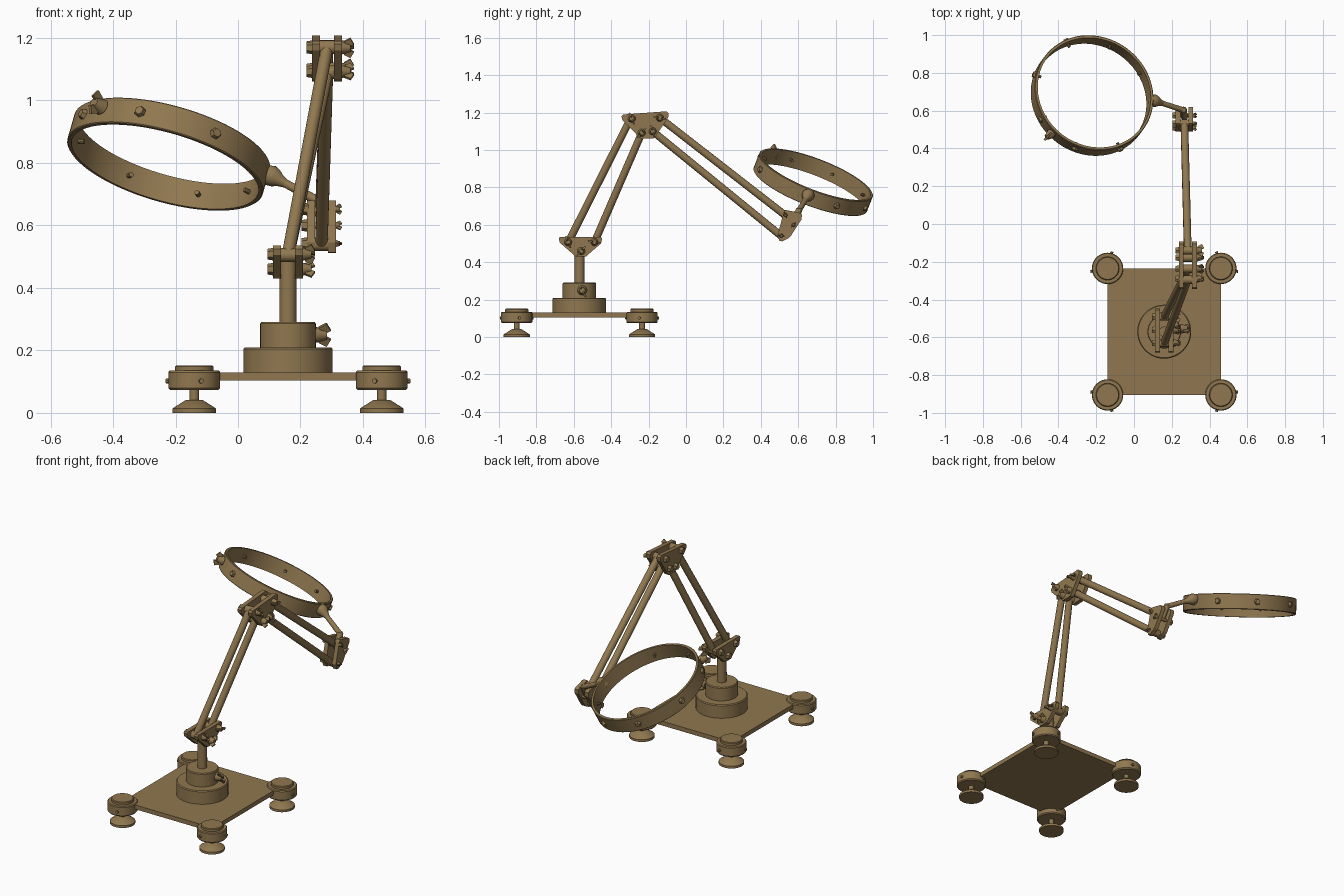
import bpy, bmesh, math
from mathutils import Vector, Matrix, Quaternion

if "Cube" in bpy.data.objects:
    bpy.data.objects.remove(bpy.data.objects["Cube"])

mat = bpy.data.materials.new("bronze_brown")
mat.diffuse_color = (0.28, 0.187, 0.08, 1)
mat.use_nodes = True
mat.node_tree.nodes["Principled BSDF"].inputs["Base Color"].default_value = mat.diffuse_color


def make(name, bm, smooth=True):
    bmesh.ops.recalc_face_normals(bm, faces=bm.faces)
    me = bpy.data.meshes.new(name)
    bm.to_mesh(me)
    bm.free()
    me.materials.append(mat)
    ob = bpy.data.objects.new(name, me)
    bpy.context.collection.objects.link(ob)
    if smooth:
        bpy.ops.object.select_all(action='DESELECT')
        ob.select_set(True)
        bpy.context.view_layer.objects.active = ob
        bpy.ops.object.shade_smooth_by_angle(angle=math.radians(35))
    return ob


def lathe(name, prof, loc, axis=(0, 0, 1), n=40, closed=False):
    """Revolve (radius, height) points about an axis through loc."""
    bm = bmesh.new()
    pts = prof + [prof[0]] if closed else prof
    vs = [bm.verts.new((r, 0, h)) for r, h in pts]
    es = [bm.edges.new(p) for p in zip(vs, vs[1:])]
    bmesh.ops.spin(bm, geom=vs + es, cent=(0, 0, 0), axis=(0, 0, 1),
                   angle=2 * math.pi, steps=n, use_merge=True)
    bmesh.ops.remove_doubles(bm, verts=bm.verts, dist=1e-5)
    q = Vector((0, 0, 1)).rotation_difference(Vector(axis).normalized())
    bm.transform(Matrix.Translation(loc) @ q.to_matrix().to_4x4())
    return make(name, bm)


def rod(name, p, q, r, r2=None, n=20):
    p, q = Vector(p), Vector(q)
    r2 = r if r2 is None else r2
    L = (q - p).length
    return lathe(name, [(0, 0), (r, 0), (r2, L), (0, L)], p, q - p, n)


def box(name, loc, size, rot):
    bm = bmesh.new()
    bmesh.ops.create_cube(bm, size=1)
    bm.transform(Matrix.Translation(loc) @ rot.to_matrix().to_4x4() @ Matrix.Diagonal((*size, 1)))
    return make(name, bm, False)


def plate(name, pts, x0, x1):
    """Extrude a (y, z) outline from x0 to x1."""
    bm = bmesh.new()
    f = bm.faces.new([bm.verts.new((x0, y, z)) for y, z in pts])
    g = bmesh.ops.extrude_face_region(bm, geom=[f])
    bmesh.ops.translate(bm, vec=(x1 - x0, 0, 0),
                        verts=[v for v in g['geom'] if isinstance(v, bmesh.types.BMVert)])
    return make(name, bm, False)


def wing_nut(name, loc, d, s=1.0, tilt=0.5):
    """Tapered hub with two wings, pointing along d."""
    d = Vector(d).normalized()
    loc = Vector(loc)
    rod(name + "_hub", loc, loc + d * .034 * s, .024 * s, .014 * s, 12)
    q = Vector((0, 0, 1)).rotation_difference(d) @ Quaternion((0, 0, 1), tilt)
    for k in (-1, 1):
        off = q @ Vector((.02 * k * s, 0, .028 * s))
        box(name + "_wing", loc + off, (.026 * s, .01 * s, .026 * s),
            q @ Quaternion((0, 1, 0), .5 * k))


CX, CY = 0.16, -0.57

# base plate, turntable and post
bm = bmesh.new()
bmesh.ops.create_cube(bm, size=1)
bm.transform(Matrix.Translation((CX, CY, .117)) @ Matrix.Diagonal((.6, .67, .026, 1)))
make("base_plate", bm, False)
lathe("turntable", [(0, .125), (.143, .125), (.143, .205), (.138, .21), (.089, .21),
                    (.089, .286), (.085, .291), (0, .291)], (CX, CY, 0), n=48)
rod("post", (CX, CY, .28), (CX, CY, .49), .027, n=24)
rod("post_clamp_stem", (.22, -.555, .25), (.258, -.555, .25), .02, n=12)
wing_nut("post_clamp", (.247, -.555, .25), (1, 0, 0), 1.1)

# levelling feet at the four corners
for sx in (-1, 1):
    for sy in (-1, 1):
        c = Vector((CX + sx * .3, CY + sy * .335, 0))
        lathe("foot_housing", [(0, .074), (.078, .074), (.083, .08), (.083, .13), (.079, .135),
                               (.062, .135), (.062, .148), (.058, .152), (0, .152)], c)
        lathe("foot_pad", [(0, 0), (.07, 0), (.07, .014), (.026, .042), (.015, .042),
                           (.015, .08), (0, .08)], c, n=32)
        for a in (-10, 105, -105):
            a = math.radians(a)
            d = Vector((sx * math.cos(a), sy * math.sin(a), 0))
            p = c + Vector((0, 0, .102))
            rod("foot_screw", p + d * .075, p + d * .092, .008, n=8)

# joint brackets: outline, x centre, half gap, bolt positions
lower = [(-.68, .525), (-.675, .535), (-.455, .535), (-.448, .525), (-.455, .50),
         (-.53, .435), (-.535, .43), (-.59, .43), (-.597, .437), (-.675, .505)]
upper = [(-.345, 1.18), (-.335, 1.19), (-.105, 1.207), (-.093, 1.197), (-.095, 1.175),
         (-.165, 1.07), (-.175, 1.062), (-.235, 1.06), (-.25, 1.068), (-.34, 1.16)]
end = [(.523, .67), (.532, .68), (.607, .664), (.62, .655), (.618, .63), (.56, .54),
       (.55, .53), (.515, .512), (.5, .513), (.49, .545)]
joints = [("lower", lower, .16, .023, [(-.63, .508), (-.49, .508), (-.56, .46)]),
          ("upper", upper, .285, .023, [(-.29, 1.168), (-.14, 1.172), (-.237, 1.092), (-.178, 1.1)]),
          ("end", end, .267, .021, [(.532, .652), (.51, .542), (.575, .60)])]
for nm, outline, x, g, bolts in joints:
    for s in (-1, 1):
        plate(nm + "_bracket_plate", outline, x + s * g, x + s * (g + .025))
    for i, (y, z) in enumerate(bolts):
        rod(nm + "_bolt", (x - g - .03, y, z), (x + g + .03, y, z), .01, n=12)
        rod(nm + "_bolt_head", (x - g - .043, y, z), (x - g - .02, y, z), .017, .021, 6)
        wing_nut(nm + "_nut", (x + g + .022, y, z), (1, 0, 0), .9 if nm != "end" else .5, .4 + i)

# parallel arm rods
for p, q in [((.16, -.63, .505), (.285, -.295, 1.17)), ((.16, -.49, .505), (.285, -.237, 1.09)),
             ((.285, -.14, 1.172), (.267, .532, .65)), ((.285, -.178, 1.1), (.267, .51, .54))]:
    rod("arm_rod", p, q, .02)
    for c in (p, q):
        rod("rod_eye", Vector(c) - Vector((.022, 0, 0)), Vector(c) + Vector((.022, 0, 0)), .022)

# tilted ring
N = Vector((.26, .35, .9)).normalized()
C = Vector((-.222, .68, .828))
R, H = .325, .045
lathe("ring", [(R - .015, -H), (R - .003, -H), (R, -H + .003), (R, H - .003), (R - .003, H),
               (R - .015, H)], C, N, 72, True)


def radial(deg):
    a = math.radians(deg)
    v = Vector((math.cos(a), math.sin(a), 0))
    v.z = -(v.x * N.x + v.y * N.y) / N.z
    return v.normalized()


# bolts around the ring, with short pins inside
for a in (25, 70, 115, 160, 205, 252, 298):
    d = radial(a)
    rod("ring_bolt", C + d * (R - .035), C + d * (R + .008), .008, n=10)
    rod("ring_bolt_head", C + d * (R - .003), C + d * (R + .013), .02, .014, 6)

# ring clamp knob
d = radial(223)
rod("ring_clamp_stem", C + d * (R - .02), C + d * (R + .02), .012, n=12)
wing_nut("ring_clamp", C + d * (R + .004) + N * .01, d, 1.1, .8)

# stem from the end bracket to the ring
a, b = Vector((.10, .655, .762)), Vector((.262, .603, .675))
u = (b - a).normalized()
lathe("ring_socket", [(0, -.025), (.026, -.02), (.034, 0), (.03, .018), (.02, .035),
                      (.013, .06), (0, .06)], a + u * .005, u, 24)
rod("ring_stem", a, b, .013, .015)
lathe("stem_elbow", [(0, -.018), (.013, -.013), (.018, 0), (.013, .013), (0, .018)], b, n=20)
rod("stem_foot", b, (.267, .565, .605), .018)
